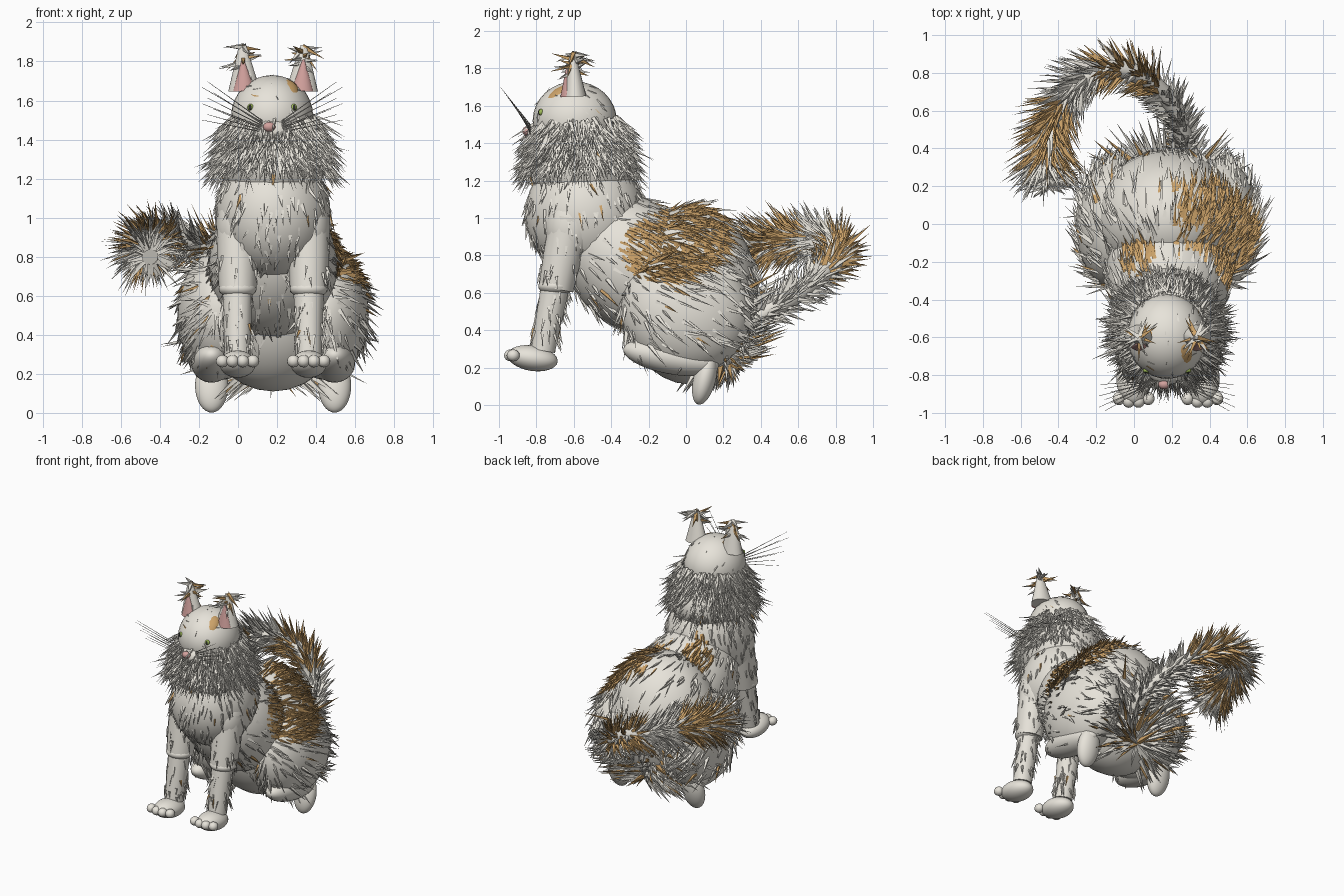
import bpy, math, random
from mathutils import Vector as V, Matrix, Euler

if "Cube" in bpy.data.objects:
    bpy.data.objects.remove(bpy.data.objects["Cube"])

random.seed(4)
CX = 0.18                      # body centre line
blobs = []                     # matrices of the large body masses


def material(name, col):
    m = bpy.data.materials.new(name)
    m.diffuse_color = (*col, 1)
    m.use_nodes = True
    m.node_tree.nodes["Principled BSDF"].inputs["Base Color"].default_value = m.diffuse_color
    return m


CREAM = material("cream", (0.80, 0.77, 0.70))
ORANGE = material("orange", (0.60, 0.36, 0.14))
PINK = material("pink", (0.65, 0.36, 0.34))
GREEN = material("green", (0.35, 0.50, 0.10))
DARK = material("dark", (0.03, 0.03, 0.03))


def ball(name, c, r, tilt=0, mat=CREAM, seg=32, mass=False):
    """Ellipsoid tilted about x."""
    bpy.ops.mesh.primitive_uv_sphere_add(segments=seg, ring_count=seg // 2)
    o = bpy.context.object
    o.name = name
    o.matrix_world = Matrix.LocRotScale(V(c), Euler((tilt, 0, 0)), V(r))
    o.data.materials.append(mat)
    bpy.ops.object.shade_smooth()
    if mass:
        blobs.append(o.matrix_world.copy())
    return o


def tube(name, pts, radii, mat=CREAM, res=5):
    cu = bpy.data.curves.new(name, 'CURVE')
    cu.dimensions = '3D'
    cu.bevel_depth = 1
    cu.bevel_resolution = res
    cu.use_fill_caps = True
    sp = cu.splines.new('POLY')
    sp.points.add(len(pts) - 1)
    for p, co, r in zip(sp.points, pts, radii):
        p.co = (*co, 1)
        p.radius = r
    sp.use_smooth = True
    cu.materials.append(mat)
    o = bpy.data.objects.new(name, cu)
    bpy.context.collection.objects.link(o)
    bpy.ops.object.select_all(action='DESELECT')
    o.select_set(True)
    bpy.context.view_layer.objects.active = o
    bpy.ops.object.convert(target='MESH')
    return bpy.context.object


def spikes(name, hairs):
    """One mesh of four-sided pyramids: (root, direction, length, radius, material index)."""
    vs, fs, ms = [], [], []
    for p, d, l, r, m in hairs:
        d = d.normalized()
        a = d.orthogonal().normalized()
        b = d.cross(a)
        n = len(vs)
        vs += [p + a * r, p + b * r, p - a * r, p - b * r, p + d * l]
        fs += [(n + i, n + (i + 1) % 4, n + 4) for i in range(4)]
        ms += [m] * 4
    me = bpy.data.meshes.new(name)
    me.from_pydata(vs, [], fs)
    me.materials.append(CREAM)
    me.materials.append(ORANGE)
    me.polygons.foreach_set("material_index", ms)
    bpy.context.collection.objects.link(bpy.data.objects.new(name, me))


def rnd(s=1.0):
    return V([random.gauss(0, 1) for _ in range(3)]) * s


def spot(p):
    """Orange patches on the right flank and left shoulder."""
    x, y, z = p
    right = ((y + 0.07) / 0.29) ** 2 + ((z - 0.89 - 0.2 * y) / 0.2) ** 2 < 1 and x > 0.21
    left = ((y + 0.2) / 0.10) ** 2 + ((x - 0.02) / 0.10) ** 2 < 1 and z > 0.7
    return right or left


def fur(name, M, n, length, flow, lift, rad=0.014, keep=lambda p: True, only_spot=False):
    """Hair on an ellipsoid, skipping roots buried in other masses."""
    others = [b.inverted() for b in blobs if b != M]
    nm = M.inverted().transposed().to_3x3()
    hairs = []
    for _ in range(n):
        u = rnd().normalized()
        p = M @ u
        if not keep(p) or any((b @ p).length < 0.98 for b in others):
            continue
        s = spot(p)
        if only_spot and not s:
            continue
        nor = (nm @ u).normalized()
        f = V(flow) + rnd(0.15)
        t = (f - nor * f.dot(nor)).normalized()
        m = 1 if s or random.random() < 0.05 else 0
        hairs.append((p - nor * 0.008, t + nor * lift * random.uniform(0.2, 1.6),
                      length * random.uniform(0.6, 1.3), rad * random.uniform(0.6, 1.2), m))
    spikes(name, hairs)


# Body masses
ball("rump", (CX, 0.02, 0.59), (0.40, 0.37, 0.48), mass=True)
ball("torso", (CX, -0.27, 0.75), (0.33, 0.43, 0.34), -0.7, mass=True)
ball("chest", (CX, -0.54, 1.02), (0.295, 0.32, 0.33), mass=True)
ball("neck", (CX, -0.55, 1.27), (0.265, 0.29, 0.23), mass=True)
for s in (-1, 1):
    ball("thigh", (CX + s * 0.27, 0.0, 0.50), (0.22, 0.35, 0.33), -0.3, mass=True)
RUMP, TORSO, CHEST, NECK, THIGH_L, THIGH_R = blobs

# Head
HX, HY = 0.175, -0.595
ball("head", (HX, HY, 1.52), (0.21, 0.225, 0.21))
ball("muzzle", (HX, -0.76, 1.44), (0.11, 0.09, 0.07))
ball("nose", (0.16, -0.85, 1.465), (0.032, 0.025, 0.025), mat=PINK, seg=16)
ball("forehead_patch", (0.245, -0.685, 1.63), (0.07, 0.10, 0.055), 0.75, mat=ORANGE, seg=20)
HEAD = Matrix.LocRotScale(V((HX, HY, 1.52)), None, V((0.21, 0.225, 0.21)))
for s in (-1, 1):
    ball("eye", (HX + s * 0.11, -0.775, 1.565), (0.018, 0.014, 0.018), mat=GREEN, seg=16)
    ball("pupil", (HX + s * 0.113, -0.785, 1.565), (0.008, 0.006, 0.014), mat=DARK, seg=12)
    # Ears with pink inner face and tip tufts
    ex = CX + s * 0.152
    for nm, mat, y, r, h in (("ear", CREAM, -0.60, 0.082, 0.22), ("inner_ear", PINK, -0.632, 0.058, 0.16)):
        bpy.ops.mesh.primitive_cone_add(vertices=24, radius1=r, radius2=0.022 if mat == CREAM else 0.005,
                                        depth=h, location=(ex, y, 1.65 + h / 2), rotation=(0.05, s * 0.04, 0))
        o = bpy.context.object
        o.name = nm
        o.scale.y = 0.75
        o.data.materials.append(mat)
        bpy.ops.object.shade_smooth_by_angle(angle=math.radians(40))
    tip = V((ex, -0.60, 1.85))
    spikes("ear_tuft", [(tip + V((0, 0, random.uniform(-0.07, 0.03))),
                         V((random.gauss(0, 1), random.gauss(0, 1), random.uniform(-0.9, 0.3))),
                         random.uniform(0.08, 0.14), 0.017, random.random() < 0.25) for _ in range(24)])
    # Whiskers
    for i in range(8):
        a = V((HX + s * 0.05, -0.83, 1.44 + 0.008 * i))
        b = V((HX + s * (0.36 - 0.03 * (i % 3)), -0.85 - 0.02 * i, 1.50 + 0.028 * i))
        tube("whisker", [a, b], [0.003, 0.001], res=0)

# Ruff around the neck, widest at the bottom
hairs = []
C = V((CX, -0.575, 1.40))
for _ in range(1250):
    a, h = random.uniform(0, 2 * math.pi), random.uniform(-0.13, 0.13)
    out = V((math.cos(a), math.sin(a), 0))
    p = C + out * (0.235 - 0.22 * h) + V((0, 0, h + 0.02 * max(0, out.y)))
    d = out * 0.6 + V((0, 0, -0.8)) + rnd(0.2)
    hairs.append((p, d, random.uniform(0.10, 0.20), random.uniform(0.007, 0.013), 0))
spikes("ruff", hairs)
fur("head_fur", HEAD, 90, 0.05, (0, 0.7, -0.6), 0.2, 0.009, keep=lambda p: p.z > 1.5)

# Front legs with paws and toes
for s in (-1, 1):
    x = CX + s * 0.182
    ball("shoulder", (x, -0.62, 0.95), (0.11, 0.13, 0.18))
    tube("upper_front_leg", [(x, -0.62, 1.0), (x, -0.66, 0.80), (x, -0.695, 0.62)], [0.11, 0.105, 0.095])
    ball("front_elbow", (x, -0.695, 0.635), (0.097, 0.095, 0.05))
    tube("lower_front_leg", [(x, -0.70, 0.63), (x, -0.765, 0.29)], [0.078, 0.066])
    ball("front_paw", (x, -0.82, 0.25), (0.092, 0.135, 0.068), -0.15)
    for i in range(4):
        k = i - 1.5
        ball("toe", (x + k * 0.052, -0.945 + abs(k) * 0.014, 0.265), (0.033, 0.035, 0.032), seg=16)
    # Leg hair
    hairs = []
    for i in range(85):
        a, t = random.uniform(0, 2 * math.pi), random.uniform(0, 1)
        r = 0.10 if t < 0.5 else 0.07
        out = V((math.cos(a), math.sin(a), 0))
        p = V((x, -0.62 - 0.14 * t, 1.0 - 0.67 * t)) + out * r
        hairs.append((p, V((0, 0, -1)) + out * random.uniform(0.05, 0.45) + rnd(0.1),
                      random.uniform(0.05, 0.1), 0.010, random.random() < 0.06))
    spikes("front_leg_fur", hairs)
    # Hind legs
    x = CX + s * 0.315
    ball("lower_hind_leg", (x, -0.08, 0.255), (0.105, 0.26, 0.09), -0.18)
    ball("hind_foot", (x, 0.10, 0.14), (0.085, 0.06, 0.142), -0.25)

# Body fur
back = (0, 0.85, -0.5)
low = lambda p: p.z > 0.3
fur("rump_fur", RUMP, 450, 0.13, back, 0.25, keep=low)
fur("torso_fur", TORSO, 420, 0.11, back, 0.2)
fur("chest_fur", CHEST, 330, 0.09, (0, 0.15, -1), 0.25)
fur("neck_fur", NECK, 170, 0.08, (0, 0.15, -1), 0.25)
for M in (THIGH_L, THIGH_R):
    fur("thigh_fur", M, 420, 0.14, back, 0.36, keep=low)
for M in (RUMP, TORSO, THIGH_R):
    fur("flank_patch_fur", M, 2400, 0.11, back, 0.22, only_spot=True)

# Star of long hair under the rump
hairs = []
nm = RUMP.inverted().transposed().to_3x3()
axis = V((0, 0.62, -0.78))
for _ in range(260):
    u = (axis + rnd(0.33)).normalized()
    nor = (nm @ u).normalized()
    out = u - axis * u.dot(axis)
    p = RUMP @ u
    l = random.uniform(0.14, 0.26)
    d = (out.normalized() + nor * 0.4).normalized()
    if (p + d * l).z > 0.04:
        hairs.append((p - nor * 0.01, d, l, random.uniform(0.013, 0.022), random.random() < 0.25))
spikes("rump_star_fur", hairs)

# Tail: smooth path, tube and bristles
key = [V(k) for k in ((0.24, 0.25, 0.40), (0.27, 0.40, 0.48), (0.22, 0.60, 0.60), (0.06, 0.77, 0.74),
                      (-0.12, 0.82, 0.84), (-0.30, 0.74, 0.88), (-0.43, 0.55, 0.88), (-0.47, 0.36, 0.85),
                      (-0.45, 0.20, 0.80))]


def path(t):
    f = min(max(t, 0), 0.9999) * (len(key) - 1)
    i, u = int(f), f % 1
    a, b, c, d = (key[min(max(i + k, 0), len(key) - 1)] for k in (-1, 0, 1, 2))
    return 0.5 * (2 * b + (c - a) * u + (2 * a - 5 * b + 4 * c - d) * u * u + (3 * b - a - 3 * c + d) * u ** 3)


N = 40
tube("tail", [path(i / N) for i in range(N + 1)], [0.055 - 0.013 * i / N for i in range(N + 1)])
hairs = []
for _ in range(950):
    t = random.random() ** 0.85
    p = path(t)
    tan = (path(t + 0.01) - path(t - 0.01)).normalized()
    g = rnd()
    out = (g - tan * g.dot(tan)).normalized()
    band = 0.33 < t < 0.55 or 0.68 < t < 0.88
    hairs.append((p + out * 0.04, tan * (0.65 if t < 0.93 else 0.05) + out * random.uniform(0.5, 1),
                  (0.10 + 0.13 * t if t < 0.93 else 0.13) * random.uniform(0.7, 1.2),
                  random.uniform(0.010, 0.018), int(band and random.random() < 0.75)))
spikes("tail_fur", hairs)
